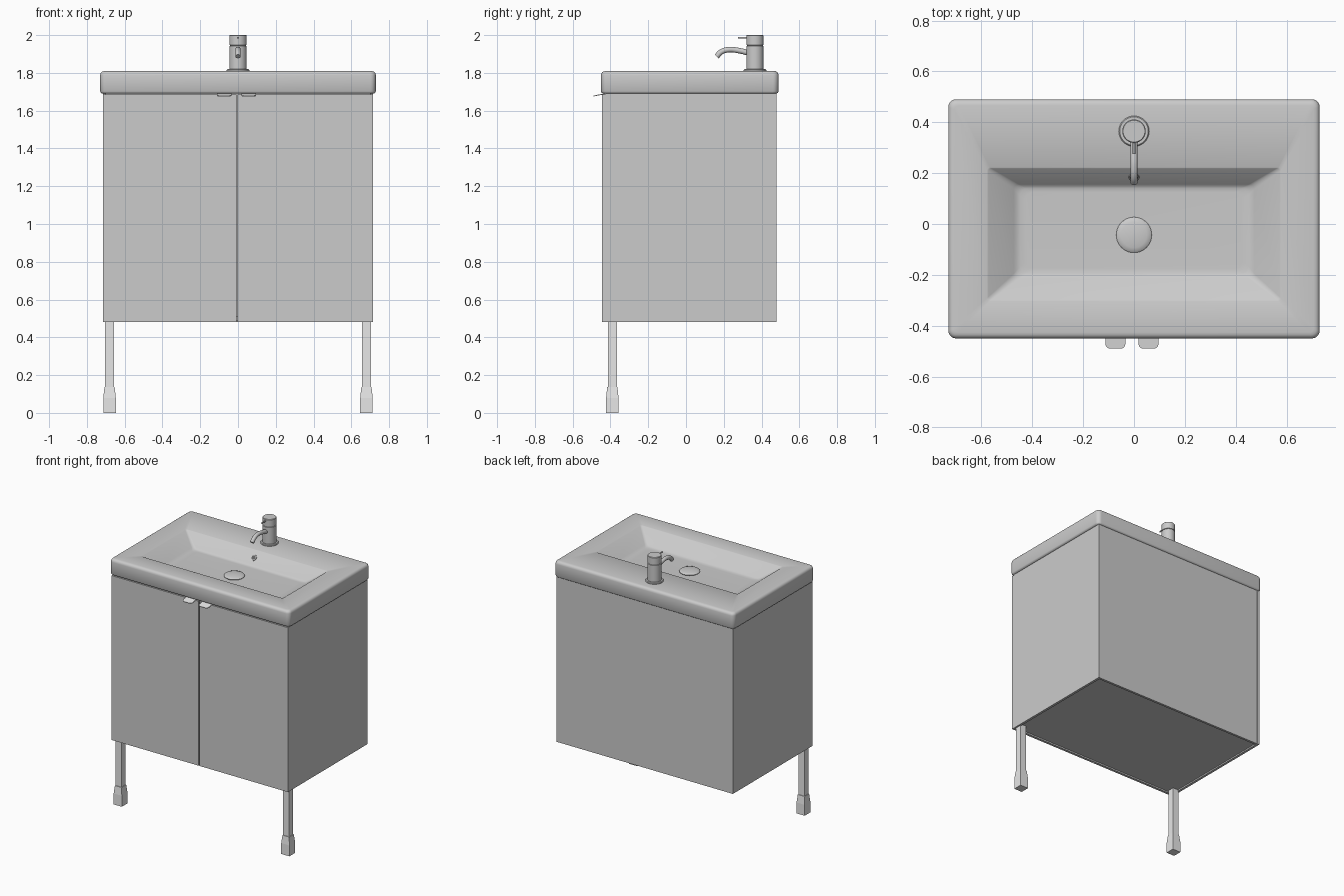
import bpy, bmesh, math
from mathutils import Vector

if "Cube" in bpy.data.objects:
    bpy.data.objects.remove(bpy.data.objects["Cube"])


def material(name, v):
    m = bpy.data.materials.new(name)
    m.diffuse_color = (v, v, v, 1)
    m.use_nodes = True
    m.node_tree.nodes["Principled BSDF"].inputs["Base Color"].default_value = m.diffuse_color
    return m


GREY = material("grey", 0.6)
LIGHT = material("light grey", 0.85)
DARK = material("dark grey", 0.12)


def finish(name, bm, mat, smooth=None):
    bmesh.ops.recalc_face_normals(bm, faces=bm.faces)
    me = bpy.data.meshes.new(name)
    bm.to_mesh(me)
    bm.free()
    me.materials.append(mat)
    ob = bpy.data.objects.new(name, me)
    bpy.context.collection.objects.link(ob)
    if smooth:
        bpy.ops.object.select_all(action='DESELECT')
        ob.select_set(True)
        bpy.context.view_layer.objects.active = ob
        bpy.ops.object.shade_smooth_by_angle(angle=math.radians(smooth))
    return ob


def box(name, x0, x1, y0, y1, z0, z1, mat=GREY):
    bm = bmesh.new()
    bmesh.ops.create_cube(bm, size=1)
    for v in bm.verts:
        v.co = ((x0 + x1) / 2 + v.co.x * (x1 - x0),
                (y0 + y1) / 2 + v.co.y * (y1 - y0),
                (z0 + z1) / 2 + v.co.z * (z1 - z0))
    return finish(name, bm, mat)


def loft(name, rings, mat, smooth=None):
    """Skin a list of equal-length point rings and cap both ends."""
    bm = bmesh.new()
    rs = [[bm.verts.new(p) for p in r] for r in rings]
    n = len(rs[0])
    for a, b in zip(rs, rs[1:]):
        for i in range(n):
            j = (i + 1) % n
            bm.faces.new((a[i], a[j], b[j], b[i]))
    bm.faces.new(rs[0])
    bm.faces.new(rs[-1])
    return finish(name, bm, mat, smooth)


def round_rect(x0, x1, y0, y1, z, r, seg=5):
    pts = []
    corners = [(x1 - r, y1 - r), (x0 + r, y1 - r), (x0 + r, y0 + r), (x1 - r, y0 + r)]
    for k, (cx, cy) in enumerate(corners):
        for i in range(seg + 1):
            a = math.pi / 2 * (k + i / seg)
            pts.append((cx + r * math.cos(a), cy + r * math.sin(a), z))
    return pts


def turned(name, cx, cy, profile, mat=GREY, n=40):
    """Solid of revolution from (radius, height) pairs."""
    rings = [[(cx + r * math.cos(2 * math.pi * i / n),
               cy + r * math.sin(2 * math.pi * i / n), z) for i in range(n)]
             for r, z in profile]
    return loft(name, rings, mat, 35)


# Cabinet panels
box("left_side", -0.716, -0.698, -0.425, 0.48, 0.48, 1.69)
box("right_side", 0.698, 0.716, -0.425, 0.48, 0.48, 1.69)
box("back_panel", -0.698, 0.698, 0.462, 0.479, 0.48, 1.69)
box("bottom_panel", -0.698, 0.698, -0.425, 0.462, 0.49, 0.51)
box("left_door", -0.716, -0.009, -0.444, -0.426, 0.48, 1.686)
box("right_door", -0.003, 0.716, -0.444, -0.426, 0.48, 1.686)

# Front legs with wider adjustable feet
for side, s in (("left", -1), ("right", 1)):
    rings = []
    for h, z in ((0.033, 0), (0.033, 0.08), (0.027, 0.137), (0.024, 0.138), (0.024, 0.49)):
        rings.append([(s * 0.68 + a * h, -0.39 + b * h, z)
                      for a, b in ((1, 1), (-1, 1), (-1, -1), (1, -1))])
    loft(side + "_leg", rings, LIGHT)

# Basin: outer shell, rounded rim, sunken bowl
X, Y0, Y1 = 0.73, -0.45, 0.49
rings = []
for inset, z in ((0.012, 1.690), (0.004, 1.694), (0, 1.702), (0, 1.788), (0.002, 1.797),
                 (0.007, 1.804), (0.014, 1.808), (0.024, 1.81)):
    rings.append(round_rect(-X + inset, X - inset, Y0 + inset, Y1 - inset, z, 0.03 - inset * 0.6))
# bowl: t runs from the rim (0) to the floor (1)
for t, z, r in ((-0.03, 1.81, 0.012), (0.02, 1.8075, 0.012), (0.85, 1.733, 0.02),
                (0.95, 1.725, 0.025), (1.06, 1.721, 0.03), (1.25, 1.72, 0.03)):
    rings.append(round_rect(-0.575 + 0.12 * t, 0.575 - 0.12 * t,
                            -0.30 + 0.10 * t, 0.22 - 0.075 * t, z, r))
loft("basin", rings, GREY, 40)

# Drain plug
turned("drain_plug", 0, -0.043, [(0.06, 1.716), (0.068, 1.722), (0.070, 1.726), (0.066, 1.730),
                                 (0.05, 1.734), (0.03, 1.7365), (0.01, 1.738)])


# Overflow hole on the sloping back wall of the bowl
def disc(name, r0, lift, depth, mat):
    bm = bmesh.new()
    bmesh.ops.create_cone(bm, cap_ends=True, segments=24, radius1=r0, radius2=r0, depth=depth)
    ob = finish(name, bm, mat, 35)
    normal = Vector((0, -0.09, 0.075)).normalized()
    ob.rotation_euler = normal.to_track_quat('Z', 'Y').to_euler()
    ob.location = Vector((0, 0.183, 1.7685)) + normal * lift
    return ob


disc("overflow_ring", 0.021, 0.0, 0.006, GREY)
disc("overflow_hole", 0.015, 0.002, 0.004, DARK)

# Tap: flange, body with seam, turning cap
TY = 0.365
turned("tap_flange", 0, TY, [(0.06, 1.808), (0.06, 1.815), (0.056, 1.82), (0.04, 1.82)])
turned("tap_body", 0, TY, [(0.046, 1.815), (0.046, 1.942), (0.042, 1.944), (0.042, 1.948)])
turned("tap_cap", 0, TY, [(0.042, 1.946), (0.046, 1.948), (0.046, 1.997), (0.043, 2.0)])


def tube(name, pts, radius, mat=GREY):
    cu = bpy.data.curves.new(name, 'CURVE')
    cu.dimensions = '3D'
    cu.bevel_depth = radius
    cu.bevel_resolution = 4
    cu.use_fill_caps = True
    cu.resolution_u = 8
    sp = cu.splines.new('BEZIER')
    sp.bezier_points.add(len(pts) - 1)
    for p, (y, z) in zip(sp.bezier_points, pts):
        p.co = (0, y, z)
        p.handle_left_type = p.handle_right_type = 'AUTO'
    cu.materials.append(mat)
    ob = bpy.data.objects.new(name, cu)
    bpy.context.collection.objects.link(ob)
    return ob


tube("tap_spout", [(0.34, 1.903), (0.28, 1.918), (0.225, 1.923), (0.185, 1.91), (0.163, 1.887)], 0.0145)
tube("tap_lever", [(0.34, 1.986), (0.275, 1.986)], 0.005)

# Door pulls: thin tabs over the top edge of each door, bent down in front
for side, cx in (("left", -0.073), ("right", 0.057)):
    outline = round_rect(cx - 0.039, cx + 0.039, -0.49, -0.42, 0, 0.018)
    outline = [(x, y if y < -0.455 else -0.43, z) for x, y, z in outline]

    def bent(lift):
        return [(x, y, 1.687 + lift - max(0, -0.444 - y) * 0.27) for x, y, z in outline]
    loft(side + "_door_pull", [bent(0), bent(0.004)], LIGHT)
